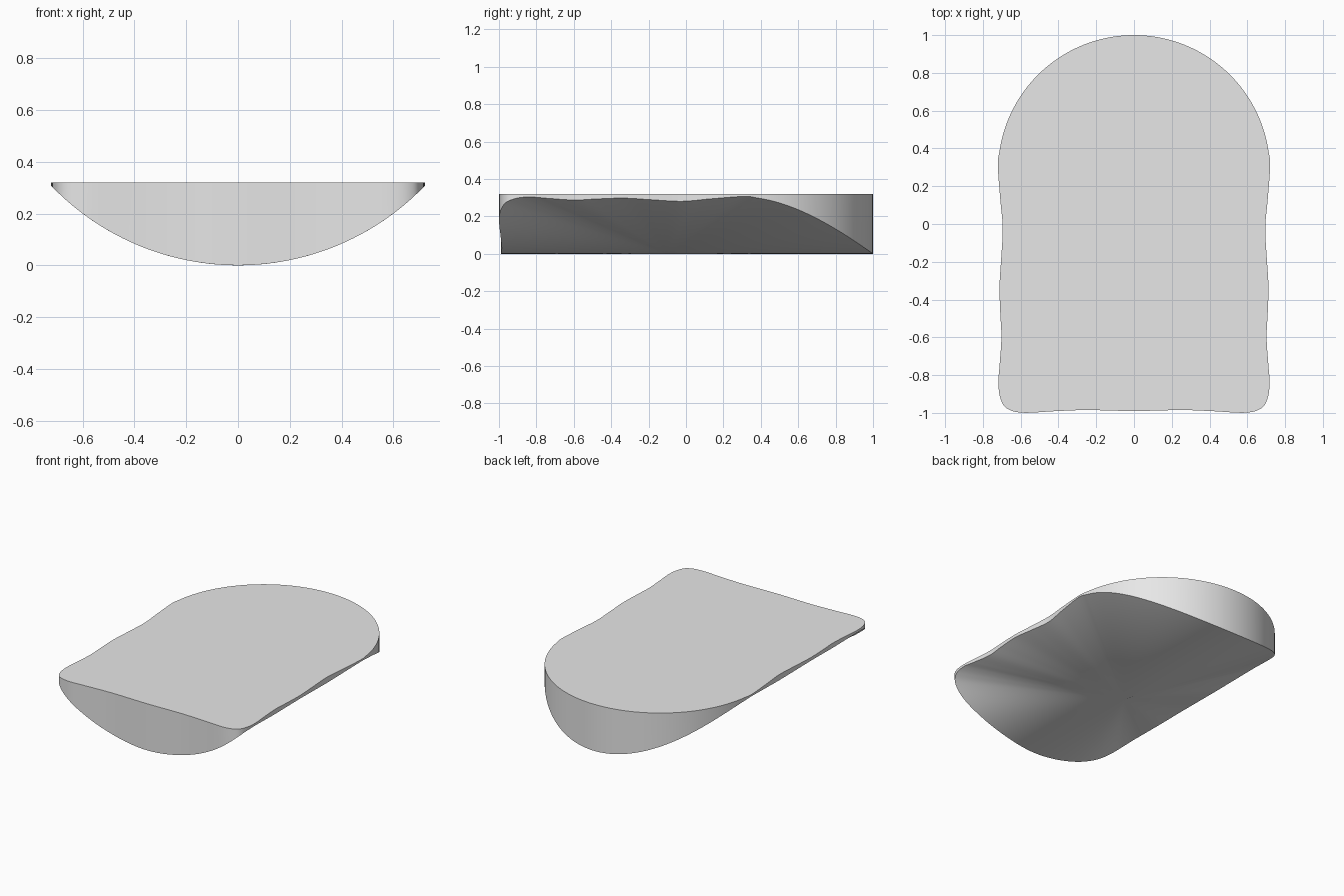
import bpy
import bmesh
import math
from mathutils import Vector

cube = bpy.data.objects.get("Cube")
if cube:
    bpy.data.objects.remove(cube, do_unlink=True)

TOP = 0.32          # height of the flat top
ARC_R = 0.72        # radius of the rounded back
ARC_Y = 0.28        # centre of the rounded back
ROCKER_R = 1.0      # radius of the curved underside rim


def spline(points, steps):
    """Catmull-Rom curve through all points but the first and last."""
    out = []
    for a, b, c, d in zip(points, points[1:], points[2:], points[3:]):
        for i in range(steps):
            t = i / steps
            out.append(0.5 * (2 * b + (c - a) * t
                              + (2 * a - 5 * b + 4 * c - d) * t ** 2
                              + (3 * b - a - 3 * c + d) * t ** 3))
    return out + [points[-2]]


def arc_point(degrees):
    a = math.radians(degrees)
    return Vector((ARC_R * math.cos(a), ARC_Y + ARC_R * math.sin(a)))


# Half outline: round back, wavy side, rounded corner, slightly wavy front
arc = [arc_point(90 - 2 * i) for i in range(42)]
side = [Vector(p) for p in (
    (0.721, 0.31), (0.708, 0.13), (0.695, -0.02), (0.703, -0.18),
    (0.712, -0.33), (0.708, -0.47), (0.702, -0.6), (0.711, -0.74),
    (0.718, -0.84), (0.708, -0.92), (0.675, -0.975), (0.59, -0.999),
    (0.42, -0.991), (0.25, -0.985), (0, -0.99), (-0.25, -0.985))]
half = arc[:-1] + spline([arc[-2], arc[-1]] + side, 8)
outline = half + [Vector((-p.x, p.y)) for p in reversed(half[1:-1])]

# Flat top, upright wall and underside fanned from a low centre point
bm = bmesh.new()
upper = [bm.verts.new((p.x, p.y, TOP)) for p in outline]
lower = [bm.verts.new((p.x, p.y, ROCKER_R - math.sqrt(ROCKER_R ** 2 - p.x ** 2)))
         for p in outline]
hub = bm.verts.new((0, -0.1, 0))
bm.faces.new(upper)
n = len(outline)
for i in range(n):
    j = (i + 1) % n
    bm.faces.new((upper[i], upper[j], lower[j], lower[i]))
    bm.faces.new((lower[i], lower[j], hub))
bmesh.ops.recalc_face_normals(bm, faces=bm.faces)

mesh = bpy.data.meshes.new("curved_slab")
bm.to_mesh(mesh)
bm.free()
slab = bpy.data.objects.new("curved_slab", mesh)
bpy.context.collection.objects.link(slab)

# Plain grey finish
grey = bpy.data.materials.new("light_grey")
grey.use_nodes = True
colour = (0.8, 0.8, 0.8, 1)
grey.diffuse_color = colour
for node in grey.node_tree.nodes:
    if node.type == 'BSDF_PRINCIPLED':
        node.inputs["Base Color"].default_value = colour
mesh.materials.append(grey)

bpy.ops.object.select_all(action='DESELECT')
slab.select_set(True)
bpy.context.view_layer.objects.active = slab
bpy.ops.object.shade_smooth_by_angle(angle=math.radians(30))
